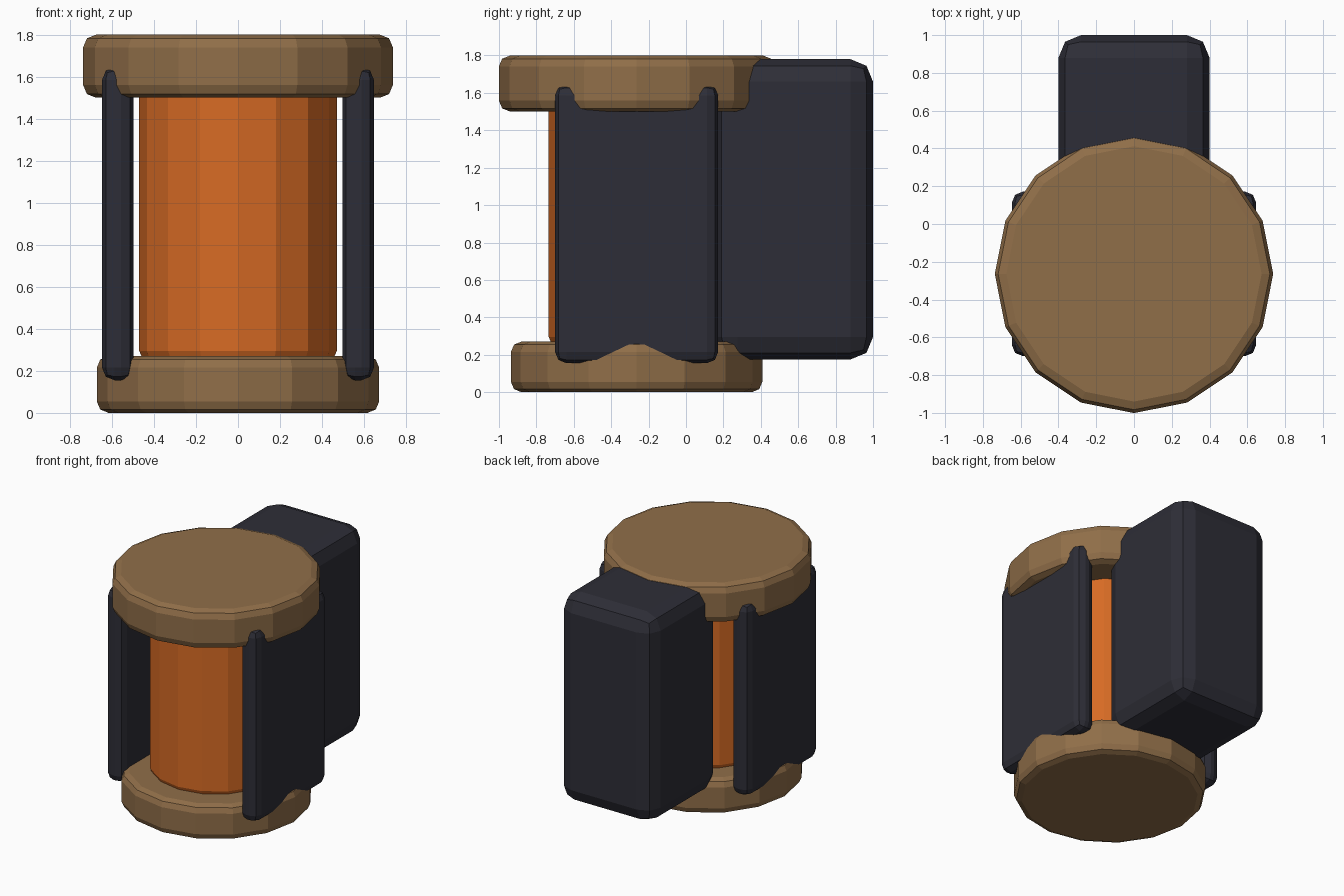
import bpy
import bmesh
from math import pi
from mathutils import Matrix, Vector

default_cube = bpy.data.objects.get("Cube")
if default_cube:
    bpy.data.objects.remove(default_cube)

AXIS_Y = -0.264  # centre line of the round parts


def make_material(name, rgb):
    mat = bpy.data.materials.new(name)
    mat.use_nodes = True
    mat.diffuse_color = (*rgb, 1)
    mat.node_tree.nodes["Principled BSDF"].inputs["Base Color"].default_value = (*rgb, 1)
    return mat


tan = make_material("tan", (0.28, 0.157, 0.066))
orange = make_material("orange", (0.68, 0.147, 0.018))
charcoal = make_material("charcoal", (0.027, 0.027, 0.038))


def finish(bm, name, mat, bevel):
    # Round the sharp edges, leaving the facets of the drums alone
    sharp = [e for e in bm.edges if e.calc_face_angle() > pi / 4]
    bmesh.ops.bevel(bm, geom=sharp, offset=bevel, segments=2, profile=0.5,
                    affect='EDGES', clamp_overlap=True)
    bmesh.ops.recalc_face_normals(bm, faces=bm.faces)
    mesh = bpy.data.meshes.new(name)
    bm.to_mesh(mesh)
    bm.free()
    mesh.materials.append(mat)
    obj = bpy.data.objects.new(name, mesh)
    bpy.context.collection.objects.link(obj)
    return obj


def drum(name, radius, bottom, top, bevel, mat):
    bm = bmesh.new()
    place = Matrix.Translation((0, AXIS_Y, (bottom + top) / 2))
    bmesh.ops.create_cone(bm, cap_ends=True, segments=16, radius1=radius,
                          radius2=radius, depth=top - bottom, matrix=place)
    return finish(bm, name, mat, bevel)


def block(name, low, high, bevel, mat):
    low, high = Vector(low), Vector(high)
    bm = bmesh.new()
    place = Matrix.Translation((low + high) / 2) @ Matrix.Diagonal((*(high - low), 1))
    bmesh.ops.create_cube(bm, size=1, matrix=place)
    return finish(bm, name, mat, bevel)


# Round body between two end caps
drum("base_cap", 0.672, 0, 0.27, 0.055, tan)
drum("top_cap", 0.737, 1.5, 1.8, 0.06, tan)
drum("core", 0.47, 0.25, 1.55, 0.045, orange)

# Guard plates on both sides
for side, name in ((1, "left_plate"), (-1, "right_plate")):
    inner, outer = sorted((side * 0.497, side * 0.647))
    block(name, (inner, -0.7, 0.155), (outer, 0.172, 1.645), 0.06, charcoal)

# Block at the back
block("back_block", (-0.4, 0.155, 0.175), (0.4, 1, 1.78), 0.12, charcoal)
